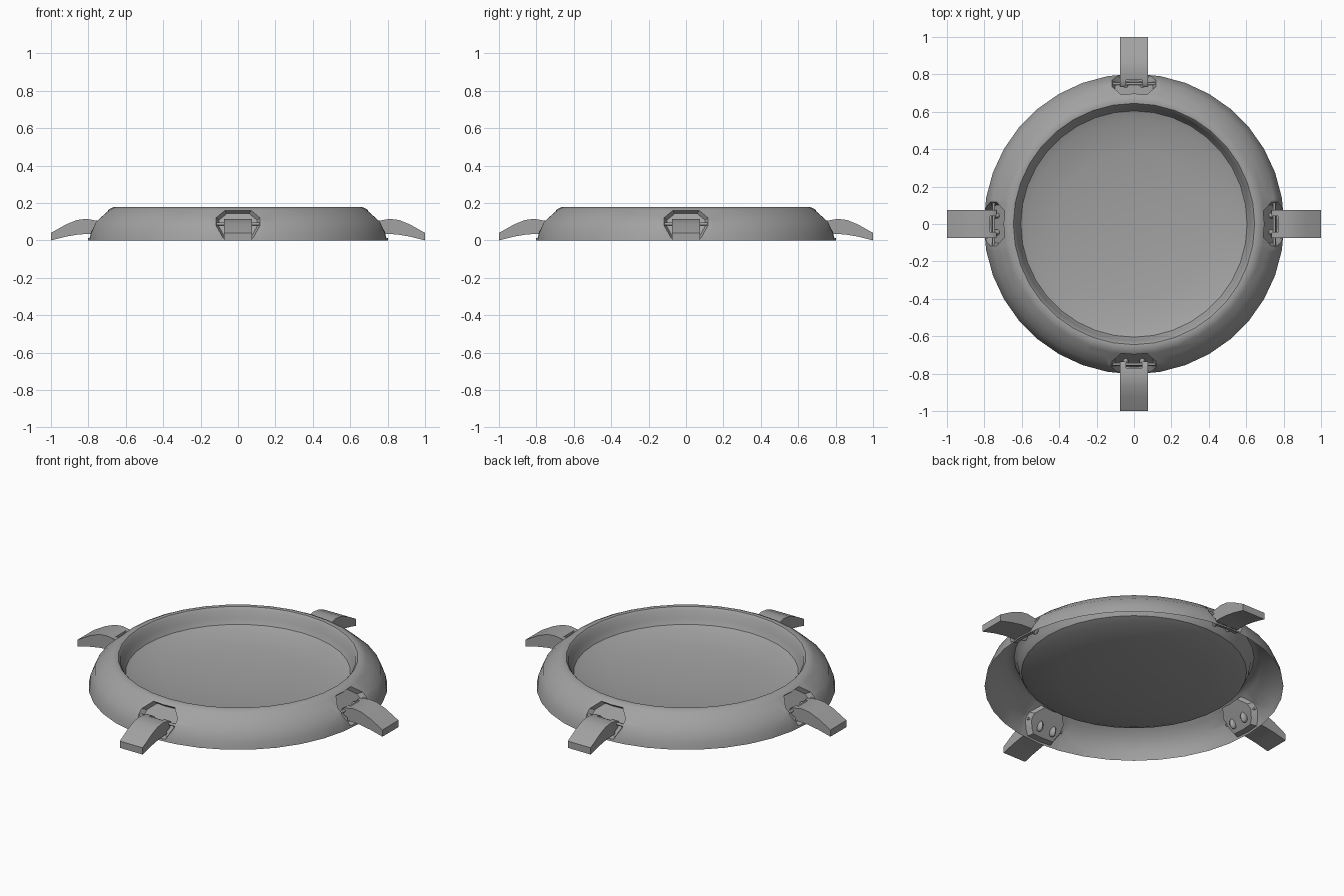
import bpy, bmesh, math
from mathutils import Matrix, Vector

if "Cube" in bpy.data.objects:
    bpy.data.objects.remove(bpy.data.objects["Cube"])

grey = bpy.data.materials.new("mid_grey")
grey.use_nodes = True
COLOUR = (0.36, 0.36, 0.36, 1)
grey.diffuse_color = COLOUR
grey.node_tree.nodes["Principled BSDF"].inputs["Base Color"].default_value = COLOUR


def finish(name, bm, angle=35):
    """Turn a bmesh into a named, shaded object."""
    bmesh.ops.recalc_face_normals(bm, faces=bm.faces)
    mesh = bpy.data.meshes.new(name)
    bm.to_mesh(mesh)
    bm.free()
    mesh.materials.append(grey)
    ob = bpy.data.objects.new(name, mesh)
    bpy.context.collection.objects.link(ob)
    bpy.ops.object.select_all(action='DESELECT')
    ob.select_set(True)
    bpy.context.view_layer.objects.active = ob
    bpy.ops.object.shade_smooth_by_angle(angle=math.radians(angle))
    return ob


# Shell: one hollow sheet, outer skirt, rounded lip and shallow dish
PROFILE = [(0.803, 0), (0.795, 0.04), (0.77, 0.098), (0.725, 0.138), (0.69, 0.166),
           (0.665, 0.178), (0.645, 0.176), (0.632, 0.16), (0.622, 0.12), (0.605, 0.088),
           (0.56, 0.07), (0.4, 0.045), (0.2, 0.03), (0, 0.025)]
bm = bmesh.new()
verts = [bm.verts.new((r, 0, z)) for r, z in PROFILE]
edges = [bm.edges.new(pair) for pair in zip(verts, verts[1:])]
bmesh.ops.spin(bm, geom=verts + edges, cent=(0, 0, 0), axis=(0, 0, 1),
               angle=math.tau, steps=36, use_duplicate=False)
bmesh.ops.remove_doubles(bm, verts=bm.verts, dist=1e-4)

# Pockets: cut a convex outline (side, height) in the skirt and sink it inward
HALF = [(0.08, 0.012), (0.118, 0.08), (0.118, 0.12), (0.07, 0.16)]
OUTLINE = HALF + [(-s, z) for s, z in reversed(HALF)]
DIRECTIONS = [k * math.pi / 2 for k in range(4)]
for a in DIRECTIONS:
    out = Vector((math.cos(a), math.sin(a), 0))
    side = Vector((-math.sin(a), math.cos(a), 0))

    def local(reach):
        return [f for f in bm.faces
                if f.calc_center_median().dot(out) > 0.66
                and abs(f.calc_center_median().dot(side)) < reach]

    planes = []
    for (s0, z0), (s1, z1) in zip(OUTLINE, OUTLINE[1:] + OUTLINE[:1]):
        point = side * s0 + Vector((0, 0, z0))
        normal = (side * (z1 - z0) - Vector((0, 0, s1 - s0))).normalized()
        planes.append((point, normal))
        faces = local(0.25)
        geom = faces + list({e for f in faces for e in f.edges}) \
            + list({v for f in faces for v in f.verts})
        bmesh.ops.bisect_plane(bm, geom=geom, dist=1e-5, plane_co=point, plane_no=normal)
    inside = [f for f in local(0.2)
              if all((f.calc_center_median() - p).dot(n) < 0 for p, n in planes)]
    bmesh.ops.delete(bm, geom=inside, context='FACES')
    rim = [e for e in bm.edges if e.is_boundary
           and max(v.co.z for v in e.verts) > 0.005
           and (e.verts[0].co + e.verts[1].co).dot(out) > 1.2]
    new = bmesh.ops.extrude_edge_only(bm, edges=rim)["geom"]
    loop = [v for v in new if isinstance(v, bmesh.types.BMVert)]
    middle = sum((v.co for v in loop), Vector()) / len(loop)
    for v in loop:
        v.co = middle + (v.co - middle) * 0.86 - out * 0.028 - Vector((0, 0, 0.008))
    bmesh.ops.holes_fill(bm, edges=[e for e in new if isinstance(e, bmesh.types.BMEdge)],
                         sides=0)
finish("shell", bm, 40)


def add_prism(bm, outline, x0, x1):
    """Extrude a (radius, height) outline across the width."""
    base = bm.faces.new([bm.verts.new((r, x0, z)) for r, z in outline])
    top = bmesh.ops.extrude_face_region(bm, geom=[base])["geom"]
    bmesh.ops.translate(bm, vec=(0, x1 - x0, 0),
                        verts=[v for v in top if isinstance(v, bmesh.types.BMVert)])


# Leg: curved paw with two knuckles at the hinge
LEG = [(0.77, 0.108), (0.81, 0.115), (0.86, 0.109), (0.92, 0.085), (1, 0.04),
       (1, 0), (0.92, 0.02), (0.85, 0.032), (0.77, 0.035)]
KNUCKLE = [(0.775, 0.108), (0.75, 0.106), (0.735, 0.095), (0.735, 0.078), (0.75, 0.06),
           (0.775, 0.05)]


def build_leg(number, angle):
    turn = Matrix.Rotation(angle, 4, 'Z')
    bm = bmesh.new()
    add_prism(bm, LEG, -0.075, 0.075)
    for sign in (-1, 1):
        add_prism(bm, KNUCKLE, sign * 0.042, sign * 0.075)
    bm.transform(turn)
    finish(f"leg_{number}", bm)

    # Hinge pin through the knuckles
    bm = bmesh.new()
    bmesh.ops.create_cone(bm, cap_ends=True, segments=12, radius1=0.008, radius2=0.008,
                          depth=0.24, matrix=Matrix.Translation((0.75, 0, 0.088))
                          @ Matrix.Rotation(math.pi / 2, 4, 'X'))
    bm.transform(turn)
    finish(f"hinge_pin_{number}", bm)

    # Catches that poke through the back of the pocket
    bm = bmesh.new()
    for y in (-0.045, 0.045):
        bmesh.ops.create_uvsphere(bm, u_segments=12, v_segments=8, radius=1,
                                  matrix=Matrix.Translation((0.735, y, 0.06))
                                  @ Matrix.Diagonal((0.025, 0.016, 0.032, 1)))
    bm.transform(turn)
    finish(f"catches_{number}", bm)


for number, angle in enumerate(DIRECTIONS, 1):
    build_leg(number, angle)
